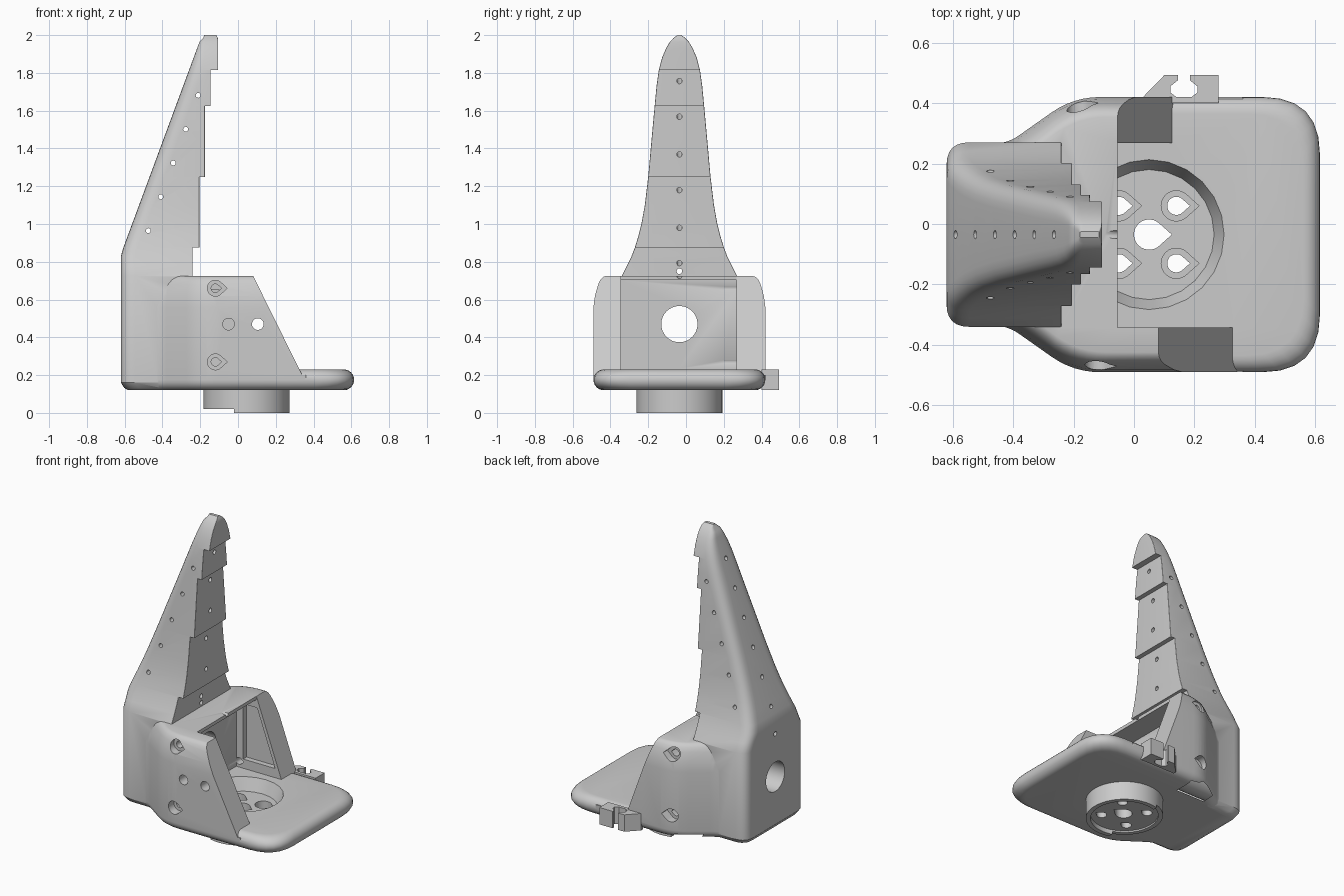
import bpy, bmesh, math
from mathutils import Vector, Matrix

if "Cube" in bpy.data.objects:
    bpy.data.objects.remove(bpy.data.objects["Cube"])

CY = -0.035          # mid line of the part in y
HX = 0.05            # hub centre in x


def loft(name, rings):
    """Closed skin through rings of equal point count."""
    bm = bmesh.new()
    vs = [[bm.verts.new(p) for p in r] for r in rings]
    n = len(vs[0])
    for a, b in zip(vs, vs[1:]):
        for i in range(n):
            j = (i + 1) % n
            bm.faces.new((a[i], a[j], b[j], b[i]))
    bm.faces.new(vs[0][::-1])
    bm.faces.new(vs[-1])
    bmesh.ops.remove_doubles(bm, verts=bm.verts, dist=1e-5)
    bmesh.ops.recalc_face_normals(bm, faces=bm.faces)
    me = bpy.data.meshes.new(name)
    bm.to_mesh(me)
    bm.free()
    ob = bpy.data.objects.new(name, me)
    bpy.context.collection.objects.link(ob)
    return ob


def prism(name, pts, axis, lo, hi):
    """Profile (two in-plane coordinates) pushed along x, y or z."""
    put = {'x': lambda a, b, t: (t, a, b), 'y': lambda a, b, t: (a, t, b),
           'z': lambda a, b, t: (a, b, t)}[axis]
    return loft(name, [[put(a, b, t) for a, b in pts] for t in (lo, hi)])


def box(name, x0, x1, y0, y1, z0, z1):
    return prism(name, [(x0, y0), (x1, y0), (x1, y1), (x0, y1)], 'z', z0, z1)


def circle(cx, cy, r, n=32):
    return [(cx + r * math.cos(2 * math.pi * i / n), cy + r * math.sin(2 * math.pi * i / n))
            for i in range(n)]


def teardrop(cx, cy, r):
    return [(cx + 1.5 * r, cy)] + [(cx + r * math.cos(math.radians(a)), cy + r * math.sin(math.radians(a)))
                                   for a in range(48, 313, 12)]


def rounded(pts, n=7):
    """Polygon of (x, y, cut length) with curved corners."""
    out = []
    for i, (x, y, r) in enumerate(pts):
        p = Vector((x, y))
        a, b = Vector(pts[i - 1][:2]), Vector(pts[(i + 1) % len(pts)][:2])
        s, e = p + (a - p).normalized() * r, p + (b - p).normalized() * r
        for k in range(n):
            t = k / (n - 1)
            out.append(s * (1 - t) ** 2 + p * 2 * t * (1 - t) + e * t * t)
    return out


def outline(front, r, d, z):
    """Plan shape of plate and housing, inset by d."""
    half = [(-0.5, 0.30 - d, 0.005), (-0.42 + d * 0.3, 0.30 - d, 0.05),
            (-0.2 + d * 0.3, 0.455 - d, 0.09), (front - d, 0.455 - d, r)]
    full = [(x, -y, c) for x, y, c in half] + half[::-1]
    return [(p.x, p.y + CY, z) for p in rounded(full)]


def combine(target, tools, op):
    bpy.context.view_layer.objects.active = target
    for t in tools:
        m = target.modifiers.new(op, 'BOOLEAN')
        m.operation, m.solver, m.object = op, 'EXACT', t
        bpy.ops.object.modifier_apply(modifier=m.name)
        bpy.data.objects.remove(t)


# base plate with a full round rim
R = 0.055
rim = [math.radians(a) for a in range(-90, 91, 15)]
plate = loft('finger_mount', [outline(0.615, 0.19, R * (1 - math.cos(a)), 0.175 + R * math.sin(a))
                              for a in rim])

# housing with tapered, rounded shoulders
housing = loft('housing', [outline(0.36, 0.005, d, z) for z, d in
                           ((0.175, 0), (0.56, 0), (0.62, 0.008), (0.68, 0.025), (0.705, 0.037),
                            (0.72, 0.052), (0.725, 0.066))])
side_cuts = [
    prism('near_slope', [(0.08, 0.726), (0.08, 0.8), (0.6, 0.8), (0.6, 0.2), (0.34, 0.2)], 'y', -0.7, -0.3),
    prism('far_slope', [(-0.055, 0.726), (-0.055, 0.8), (0.6, 0.8), (0.6, 0.2), (0.136, 0.2)], 'y', 0.2, 0.7),
    prism('cavity', [(-0.2, 0.225), (-0.2, 0.703), (-0.055, 0.703), (-0.055, 0.9), (0.7, 0.9), (0.7, 0.225)],
          'y', -0.343, 0.268),
    prism('near_pocket', [(-0.1, 0.335), (-0.1, 0.61), (0.11, 0.61), (0.25, 0.335)], 'y', -0.368, -0.3),
    prism('far_pocket', [(-0.15, 0.29), (-0.15, 0.65), (-0.05, 0.65), (0.08, 0.29)], 'y', 0.2, 0.303),
]
combine(housing, side_cuts, 'DIFFERENCE')

# finger: (z, half width, inner face x)
stations = [(0.12, 0.265, -0.28), (0.132, 0.287, -0.25), (0.16, 0.305, -0.24), (0.725, 0.305, -0.24),
            (0.78, 0.277, -0.24), (0.83, 0.253, -0.24), (0.875, 0.236, -0.24), (0.875, 0.236, -0.205),
            (0.94, 0.216, -0.205), (1.0, 0.201, -0.205), (1.1, 0.183, -0.205), (1.25, 0.165, -0.205),
            (1.25, 0.165, -0.175), (1.45, 0.147, -0.175), (1.625, 0.131, -0.175), (1.625, 0.131, -0.145),
            (1.73, 0.121, -0.145), (1.815, 0.109, -0.145), (1.815, 0.109, -0.105), (1.88, 0.092, -0.105),
            (1.93, 0.071, -0.105), (1.965, 0.05, -0.105), (1.985, 0.031, -0.107), (2.0, 0.01, -0.115)]
rings = []
for z, w, xi in stations:
    xo = -0.62 + max(0, z - 0.84) * 0.37
    xo += 0.04 if z == 0.12 else 0.018 if z < 0.14 else 0
    xo += 0.012 if z > 1.98 else 0
    r = min(0.075, 0.6 * w)
    ring = rounded([(xi, -w, 0.004), (xi, w, 0.004), (xo, w, r), (xo, -w, r)])
    rings.append([(p.x, p.y + CY, z) for p in ring])
finger = loft('finger', rings)

# hub under the plate, cable clip, small lug
hub = prism('hub', circle(HX - 0.005, CY, 0.228, 48), 'z', 0, 0.16)
clip = prism('cable_clip', [(0.03, 0.40), (0.03, 0.42), (0.10, 0.492), (0.145, 0.492), (0.145, 0.475),
                            (0.12, 0.455), (0.12, 0.435), (0.14, 0.42), (0.19, 0.42), (0.21, 0.435),
                            (0.21, 0.455), (0.185, 0.475), (0.185, 0.492), (0.28, 0.492), (0.28, 0.40)],
             'z', 0.12, 0.23)
lug = loft('lug', [[(x0, 0.26, z), (x1, 0.26, z), (x1, y1, z), (x0, y1, z)]
                   for z, x0, x1, y1 in ((0.06, -0.26, -0.14, 0.37), (0.15, -0.345, -0.10, 0.40))])
combine(plate, [housing, finger, hub, clip, lug], 'UNION')

# hub recesses, hub screw holes and shaft holes
cuts = [
    loft('dish', [[(x, y, z) for x, y in circle(HX, CY, r, 24)] for z, r in ((0.15, 0.215), (0.235, 0.25))]),
    prism('under_dish', circle(HX - 0.005, CY, 0.2, 48), 'z', -0.1, 0.03),
    box('hub_step', -0.3, -0.02, -0.4, 0.24, -0.1, 0.02),
    prism('shaft_hole', teardrop(HX, CY, 0.05), 'z', -0.1, 0.2),
    prism('back_hole', circle(CY, 0.47, 0.096), 'x', -0.8, 0.0),
]
for sx in (-1, 1):
    for sy in (-1, 1):
        c = (HX - 0.005 + sx * 0.095, CY + sy * 0.095)
        cuts.append(prism('hub_hole', teardrop(*c, 0.03), 'z', -0.1, 0.2))
        cuts.append(prism('hub_counterbore', teardrop(*c, 0.05), 'z', 0.10, 0.2))

# side wall screw holes
for z in (0.27, 0.66):
    for x, y0, y1, yb0, yb1 in ((-0.12, -0.6, -0.3, -0.6, -0.43), (-0.18, 0.2, 0.6, 0.36, 0.6)):
        cuts.append(prism('wall_hole', teardrop(x, z, 0.022), 'y', y0, y1))
        cuts.append(prism('wall_counterbore', teardrop(x, z, 0.042), 'y', yb0, yb1))
for x in (-0.05, 0.105):
    cuts.append(prism('pin_hole', circle(x, 0.47, 0.031, 20), 'y', -0.6, -0.3))

# thread holes through the finger, sideways and square to the spine
for i in range(5):
    cuts.append(prism('side_hole', circle(-0.475 + i * 0.066, 0.965 + i * 0.179, 0.013, 12), 'y', -0.5, 0.5))
for i in range(6):
    h = prism('spine_hole', circle(0, 0, 0.014, 12), 'x', -0.1, 0.6)
    h.data.transform(Matrix.Translation((-0.59 + i * 0.065, CY, 0.92 + i * 0.176))
                     @ Matrix.Rotation(math.radians(20), 4, 'Y'))
    cuts.append(h)
cuts.append(prism('low_hole', circle(CY, 0.75, 0.015, 12), 'x', -0.8, 0.0))
combine(plate, cuts, 'DIFFERENCE')

bpy.ops.object.select_all(action='DESELECT')
plate.select_set(True)
bpy.context.view_layer.objects.active = plate
bpy.ops.object.shade_smooth_by_angle(angle=math.radians(32))
